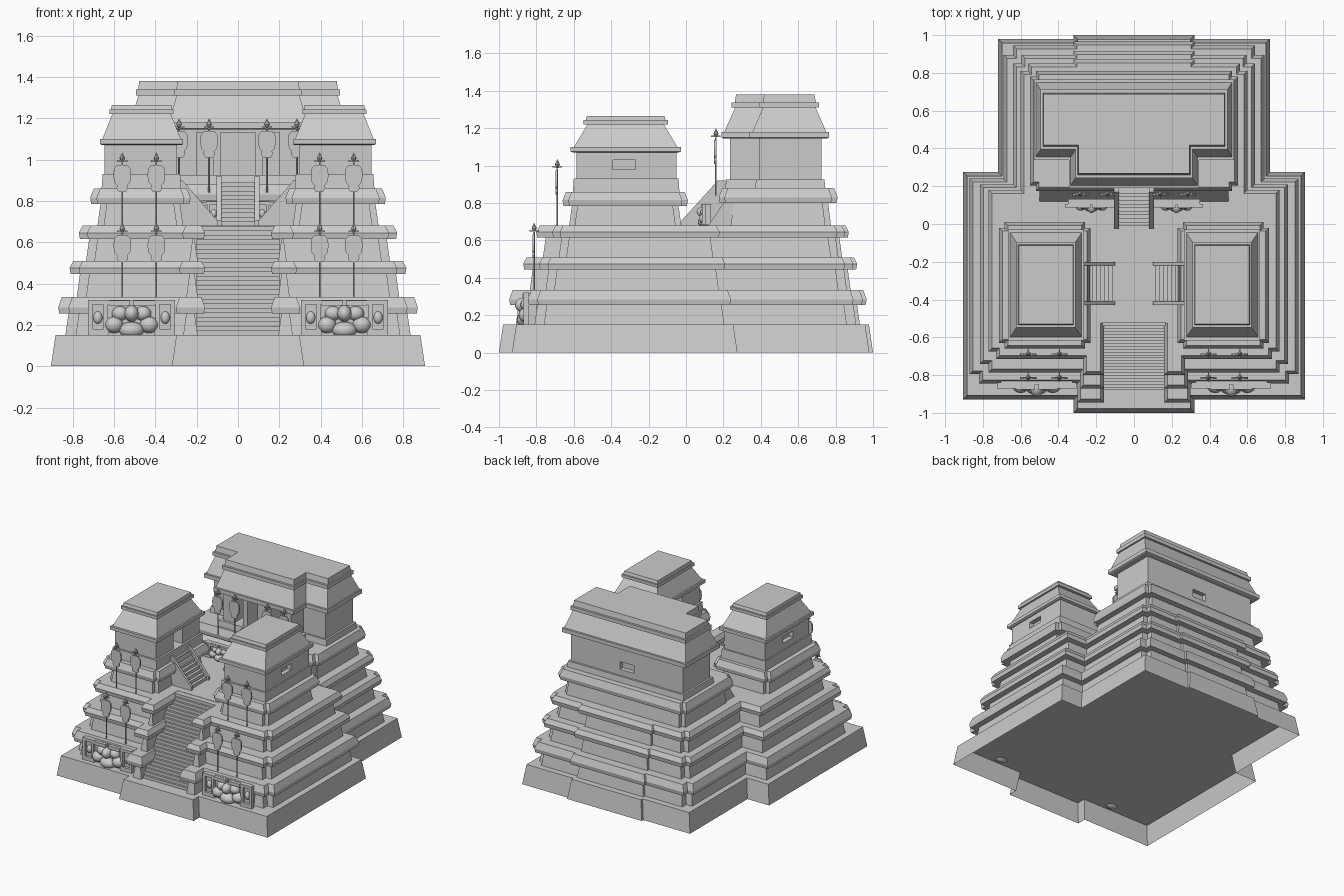
import bpy, bmesh, math
from mathutils import Matrix, Vector

cube = bpy.data.objects.get("Cube")
if cube:
    bpy.data.objects.remove(cube, do_unlink=True)

stone = bpy.data.materials.new("grey_stone")
stone.use_nodes = True
stone.diffuse_color = (0.6, 0.6, 0.6, 1)
stone.node_tree.nodes["Principled BSDF"].inputs["Base Color"].default_value = (0.6, 0.6, 0.6, 1)


def finish(name, bm, matrix=Matrix(), smooth=False):
    bmesh.ops.recalc_face_normals(bm, faces=bm.faces)
    mesh = bpy.data.meshes.new(name)
    bm.to_mesh(mesh)
    bm.free()
    mesh.materials.append(stone)
    ob = bpy.data.objects.new(name, mesh)
    ob.matrix_world = matrix
    bpy.context.collection.objects.link(ob)
    if smooth:
        bpy.ops.object.select_all(action='DESELECT')
        ob.select_set(True)
        bpy.context.view_layer.objects.active = ob
        bpy.ops.object.shade_smooth_by_angle(angle=math.radians(40))
    return ob


def offset(poly, d, ky):
    # Moves the sides of a counter-clockwise right-angled outline
    out = []
    for i, p in enumerate(poly):
        e1 = (Vector(p) - Vector(poly[i - 1])).normalized()
        e2 = (Vector(poly[(i + 1) % len(poly)]) - Vector(p)).normalized()
        out.append((p[0] + d * (e1.y + e2.y), p[1] - d * ky * (e1.x + e2.x)))
    return out


def loft(name, poly, rings, ky=1.0, bottom=False):
    bm = bmesh.new()
    loops = [[bm.verts.new((x, y, z)) for x, y in offset(poly, d, ky)] for z, d in rings]
    n = len(poly)
    for a, b in zip(loops, loops[1:]):
        for i in range(n):
            j = (i + 1) % n
            bm.faces.new((a[i], a[j], b[j], b[i]))
    bm.faces.new(loops[-1])
    if bottom:
        bm.faces.new(loops[0][::-1])
    return finish(name, bm)


def mirrored(half):
    return half + [(-x, y) for x, y in reversed(half)]


def rect(x0, x1, y0, y1, c=0.0):
    # Rectangle with optional stepped corners
    if not c:
        return [(x0, y0), (x1, y0), (x1, y1), (x0, y1)]
    return [(x0 + c, y0), (x1 - c, y0), (x1 - c, y0 + c), (x1, y0 + c),
            (x1, y1 - c), (x1 - c, y1 - c), (x1 - c, y1), (x0 + c, y1),
            (x0 + c, y1 - c), (x0, y1 - c), (x0, y0 + c), (x0 + c, y0 + c)]


def tier_rings(z0, zm, z1):
    # Battered wall crowned by a projecting moulding
    return [(z0, -.035), (zm, -.05), (zm, -.005), (zm + .03, 0), (z1, -.018)]


def prism(name, profile, x0, x1, matrix=Matrix()):
    bm = bmesh.new()
    a, b = ([bm.verts.new((x, y, z)) for y, z in profile] for x in (x0, x1))
    bm.faces.new(a)
    bm.faces.new(b[::-1])
    for i in range(len(a)):
        j = (i + 1) % len(a)
        bm.faces.new((a[i], b[i], b[j], a[j]))
    return finish(name, bm, matrix)


def cut(ob, x0, x1, y0, y1, z0, z1):
    cutter = loft("cutter", rect(x0, x1, y0, y1), [(z0, 0), (z1, 0)], bottom=True)
    cutter.hide_render = True
    mod = ob.modifiers.new("opening", 'BOOLEAN')
    mod.operation, mod.solver, mod.object = 'DIFFERENCE', 'EXACT', cutter
    bpy.context.view_layer.objects.active = ob
    bpy.ops.object.modifier_apply(modifier=mod.name)
    bpy.data.objects.remove(cutter, do_unlink=True)


def stairs(name, loc, angle, half, run, rise, n, landing=.05, rail=0):
    # Steps climb along local +y
    m = Matrix.Translation(loc) @ Matrix.Rotation(angle, 4, 'Z')
    pts = [(0, 0)]
    for i in range(n):
        pts += [(run * i / n, rise * (i + 1) / n), (run * (i + 1) / n, rise * (i + 1) / n)]
    pts += [(run + landing, rise), (run + landing, 0)]
    prism(name, pts, -half, half, m)
    if rail:
        side = [(-.015, 0), (-.015, .025), (run - .01, rise + .03), (run + .03, rise + .03), (run + .03, 0)]
        for s in (-1, 1):
            prism(name + "_rail", side, s * half, s * (half + rail), m)


# Ground skirt and the three shared terraces
def plan(xf, xb, yf, yp, xp, yj, yb, c=0, notch=0):
    half = [(notch, -.5), (notch, yp)] if notch else []
    half += [(xp, yp), (xp, yf)]
    half += [(xf - c, yf), (xf - c, yf + c), (xf, yf + c)] if c else [(xf, yf)]
    half += [(xf, yj), (xb, yj)]
    half += [(xb, yb - c), (xb - c, yb - c), (xb - c, yb)] if c else [(xb, yb)]
    return mirrored(half + [(.32, yb), (.32, yb + .02)])


loft("ground_skirt", plan(.905, .72, -.93, -1, .32, .275, .98), [(0, 0), (.15, -.022)])
loft("lower_terrace", plan(.87, .69, -.845, -.945, .30, .24, .945, .05, .16), tier_rings(.15, .255, .335))
loft("middle_terrace", plan(.815, .64, -.785, -.87, .285, .21, .895, .045, .16), tier_rings(.335, .445, .51))
loft("upper_terrace", plan(.77, .60, -.715, -.80, .27, .18, .85, .04, .16), tier_rings(.51, .615, .68))
stairs("main_stair", (0, -.88, .15), 0, .2, .37, .528, 24, .07)

# Front shrines, one on each side
for s, side in ((1, "left"), (-1, "right")):
    def span(a, b):
        return sorted((s * a, s * b))
    loft(side + "_shrine_terrace", rect(*span(.23, .715), -.66, .01, .03), tier_rings(.68, .785, .86))
    loft(side + "_shrine_plinth", rect(*span(.275, .66), -.605, -.035), [(.86, 0), (.93, -.005), (.93, -.012)])
    wall = loft(side + "_shrine_wall", rect(*span(.295, .645), -.585, -.05), [(.86, 0), (1.075, 0)], bottom=True)
    cut(wall, *span(.61, .7), -.39, -.27, .98, 1.03)
    cut(wall, *span(.25, .38), -.37, -.26, .89, 1.05)
    loft(side + "_shrine_roof", rect(*span(.265, .668), -.617, -.028),
         [(1.07, -.01), (1.075, 0), (1.1, 0), (1.1, -.012), (1.22, -.06), (1.22, -.046),
          (1.243, -.046), (1.243, -.054), (1.265, -.058)], ky=1.5, bottom=True)
    stairs(side + "_shrine_stair", (s * .115, -.315, .68), -s * math.pi / 2, .095, .165, .19, 8, .05, .02)

# Rear temple on its own terrace
loft("temple_terrace", rect(-.55, .55, .175, .81, .03), tier_rings(.68, .8, .88))
prism("temple_apron", [(.12, .68), (.2, .8), (.3, .8), (.3, .68)], -.5, .5)
loft("temple_plinth", mirrored([(.32, .21), (.32, .37), (.5, .37), (.5, .745)]), [(.88, 0), (.925, -.005)])
t_wall = mirrored([(.29, .235), (.29, .39), (.48, .39), (.48, .725)])
wall = loft("temple_wall", t_wall, [(.88, 0), (1.155, 0)], bottom=True)
cut(wall, -.06, .06, .69, .8, .97, 1.03)
for a, b in ((-.085, .085), (.12, .2), (-.2, -.12)):
    cut(wall, a, b, .15, .36, .925, 1.13)
loft("temple_roof", mirrored([(.345, .19), (.345, .34), (.53, .34), (.53, .765)]),
     [(1.145, -.008), (1.15, 0), (1.18, 0), (1.18, -.01), (1.31, -.048), (1.31, -.036),
      (1.338, -.036), (1.338, -.047), (1.38, -.052)], ky=1.5, bottom=True)
stairs("temple_stair", (0, -.01, .68), 0, .08, .19, .21, 10, .05, .025)


# Carved relief masks
def mask(name, x, y, z, k):
    bm = bmesh.new()

    def block(cx, cy, cz, w, d, h):
        bmesh.ops.create_cube(bm, size=1, matrix=Matrix.Translation((cx, cy, cz)) @ Matrix.Diagonal((w, d, h, 1)))

    def ball(cx, cy, cz, rx, ry, rz):
        bmesh.ops.create_uvsphere(bm, u_segments=16, v_segments=10, radius=1,
                                  matrix=Matrix.Translation((cx, cy, cz)) @ Matrix.Diagonal((rx, ry, rz, 1)))
    block(0, .025, .09, .38, .05, .17)
    ball(0, -.015, .11, .035, .05, .04)
    ball(0, -.01, .03, .06, .045, .04)
    for s in (-1, 1):
        ball(s * .055, 0, .11, .04, .035, .035)
        ball(s * .085, -.005, .055, .045, .04, .04)
        block(s * .06, -.005, .16, .1, .04, .025)
        block(s * .16, -.005, .165, .1, .03, .022)
        block(s * .16, -.005, .02, .1, .03, .03)
        block(s * .2, -.005, .09, .022, .03, .16)
        block(s * .125, -.005, .09, .02, .03, .13)
        ball(s * .163, 0, .09, .022, .02, .03)
    finish(name, bm, Matrix.Translation((x, y, z)) @ Matrix.Scale(k, 4), smooth=True)


# Banner poles with rounded standards and pointed finials
def standard(name, x, y, z):
    bm = bmesh.new()

    def cone(cz, r1, r2, h, seg=8):
        bmesh.ops.create_cone(bm, cap_ends=True, segments=seg, radius1=r1, radius2=r2, depth=h,
                              matrix=Matrix.Translation((0, 0, cz)))
    cone(.155, .004, .004, .31)
    cone(.322, .005, .014, .02)
    cone(.345, .014, 0, .03)
    for turn in range(2):
        bmesh.ops.create_cube(bm, size=1, matrix=Matrix.Translation((0, 0, .318))
                              @ Matrix.Rotation(turn * math.pi / 2, 4, 'Z') @ Matrix.Diagonal((.05, .006, .008, 1)))
    half = [(.018, .17), (.028, .185), (.025, .2), (.038, .215), (.043, .245), (.04, .28), (.025, .298)]
    front, back = ([bm.verts.new((px, py, pz)) for px, pz in mirrored(half)] for py in (-.009, .002))
    bm.faces.new(front)
    bm.faces.new(back[::-1])
    for i in range(len(front)):
        bm.faces.new((front[i - 1], front[i], back[i], back[i - 1]))
    finish(name, bm, Matrix.Translation((x, y, z)))


for s, side in ((1, "left"), (-1, "right")):
    mask(side + "_front_mask", s * .515, -.85, .145, 1)
    mask(side + "_temple_mask", s * .225, .1, .68, .66)
    for x in (.395, .56):
        standard(side + "_lower_standard", s * x, -.812, .335)
        standard(side + "_upper_standard", s * x, -.688, .675)
    for x in (.14, .285):
        standard(side + "_temple_standard", s * x, .16, .84)
